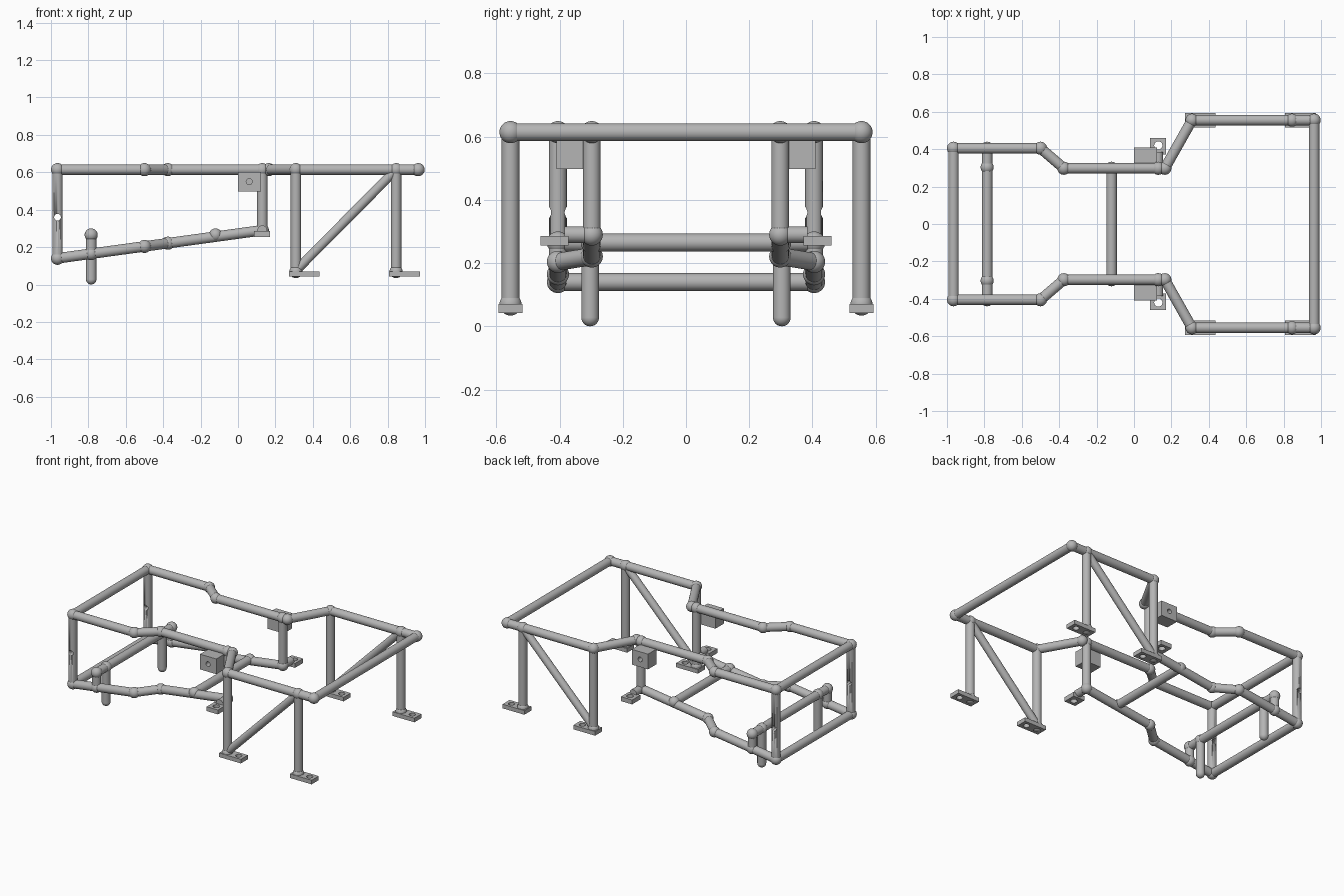
import bpy
from mathutils import Vector

if "Cube" in bpy.data.objects:
    bpy.data.objects.remove(bpy.data.objects["Cube"], do_unlink=True)

steel = bpy.data.materials.new("grey_steel")
steel.use_nodes = True
GREY = (0.46, 0.46, 0.46, 1)
steel.diffuse_color = GREY
steel.node_tree.nodes["Principled BSDF"].inputs["Base Color"].default_value = GREY

TUBE, BALL = 0.028, 0.035
TOP = 0.614          # height of the upper rails
NARROW, WAIST, WIDE = 0.405, 0.298, 0.555   # half widths of the frame
FRONT_X, REAR_X = -0.965, 0.963


def finish(name, smooth=True):
    ob = bpy.context.object
    ob.name = name
    ob.data.materials.append(steel)
    if smooth:
        bpy.ops.object.shade_smooth_by_angle()
    return ob


def tube(name, a, b, r=TUBE):
    a, b = Vector(a), Vector(b)
    d = b - a
    bpy.ops.mesh.primitive_cylinder_add(vertices=32, radius=r, depth=d.length, location=(a + b) / 2,
                                        rotation=d.to_track_quat('Z', 'Y').to_euler())
    return finish(name)


def ball(name, p, r=BALL):
    bpy.ops.mesh.primitive_uv_sphere_add(segments=32, ring_count=16, radius=r, location=p)
    return finish(name)


def box(name, lo, hi):
    lo, hi = Vector(lo), Vector(hi)
    bpy.ops.mesh.primitive_cube_add(size=1, location=(lo + hi) / 2)
    ob = bpy.context.object
    ob.scale = [abs(v) for v in hi - lo]
    bpy.ops.object.transform_apply(location=False, rotation=False, scale=True)
    return finish(name, False)


def drill(ob, a, b, r):
    cutter = tube("drill_cutter", a, b, r)
    cutter.hide_render = True
    mod = ob.modifiers.new("hole", 'BOOLEAN')
    mod.object, mod.operation, mod.solver = cutter, 'DIFFERENCE', 'EXACT'
    bpy.context.view_layer.objects.active = ob
    bpy.ops.object.modifier_apply(modifier=mod.name)
    bpy.data.objects.remove(cutter, do_unlink=True)


def rail(name, points):
    for a, b in zip(points, points[1:]):
        tube(name, a, b)
    for p in points:
        ball(name + "_joint", p)


def low_z(x):
    """Height of the sloping lower rail."""
    return 0.14 + (x - FRONT_X) * 0.137


for s, side in ((1, "left"), (-1, "right")):
    # Upper and lower side rails
    plan = [(FRONT_X, NARROW), (-0.5, NARROW), (-0.375, WAIST)]
    rail(side + "_upper_rail", [(x, s * y, TOP) for x, y in
                                plan + [(0.165, WAIST), (0.31, WIDE), (REAR_X, WIDE)]])
    rail(side + "_lower_rail", [(x, s * y, low_z(x)) for x, y in plan + [(0.13, WAIST)]])

    # Narrow end post with a cross hole
    post = tube(side + "_end_post", (FRONT_X, s * NARROW, 0.14), (FRONT_X, s * NARROW, TOP))
    drill(post, (FRONT_X, s * NARROW - 0.1, 0.36), (FRONT_X, s * NARROW + 0.1, 0.36), 0.018)

    # Waist post, its side stub and mounting tab
    tube(side + "_waist_post", (0.13, s * WAIST, low_z(0.13)), (0.13, s * WAIST, TOP))
    ball(side + "_waist_post_joint", (0.13, s * WAIST, TOP))
    tube(side + "_tab_stub", (0.13, s * WAIST, 0.29), (0.13, s * 0.385, 0.29), 0.026)
    tab = box(side + "_mounting_tab", (0.085, s * 0.372, 0.255), (0.17, s * 0.46, 0.285))
    drill(tab, (0.13, s * 0.42, 0.2), (0.13, s * 0.42, 0.35), 0.022)

    # Block under the waist rail with a shallow hole in its outer face
    block = box(side + "_block", (0, s * 0.318, 0.498), (0.123, s * 0.41, 0.602))
    drill(block, (0.06, s * 0.37, 0.55), (0.06, s * 0.45, 0.55), 0.016)

    # Wide end legs with drilled feet
    for x, leg in ((0.31, "middle"), (0.845, "rear")):
        name = side + "_" + leg
        tube(name + "_leg", (x, s * WIDE, 0.06), (x, s * WIDE, TOP))
        ball(name + "_leg_joint", (x, s * WIDE, TOP))
        ball(name + "_ankle", (x, s * WIDE, 0.069))
        foot = box(name + "_foot", (x - 0.038, s * WIDE - 0.038, 0.042),
                   (x + 0.127, s * WIDE + 0.038, 0.07))
        drill(foot, (x + 0.085, s * WIDE, 0), (x + 0.085, s * WIDE, 0.15), 0.02)
    tube(side + "_brace", (0.31, s * WIDE, 0.075), (0.845, s * WIDE, TOP), 0.025)

    # Risers and hanging pegs of the raised bar
    px, pz = -0.785, 0.265
    tube(side + "_riser", (px, s * NARROW, low_z(px)), (px, s * NARROW, pz))
    for z in (low_z(px), pz):
        ball(side + "_riser_joint", (px, s * NARROW, z))
    tube(side + "_peg", (px, s * 0.303, TUBE), (px, s * 0.303, pz))
    ball(side + "_peg_joint", (px, s * 0.303, pz))
    ball(side + "_peg_tip", (px, s * 0.303, TUBE), TUBE)
    ball(side + "_lower_cross_joint", (-0.12, s * WAIST, 0.265))

# Bars running across the frame
for name, x, y, z in (("narrow_end_top_bar", FRONT_X, NARROW, TOP),
                      ("narrow_end_bottom_bar", FRONT_X, NARROW, 0.14),
                      ("raised_bar", -0.785, NARROW, 0.265),
                      ("lower_cross_bar", -0.12, WAIST, 0.265),
                      ("wide_end_bar", REAR_X, WIDE, TOP)):
    tube(name, (x, -y, z), (x, y, z))
